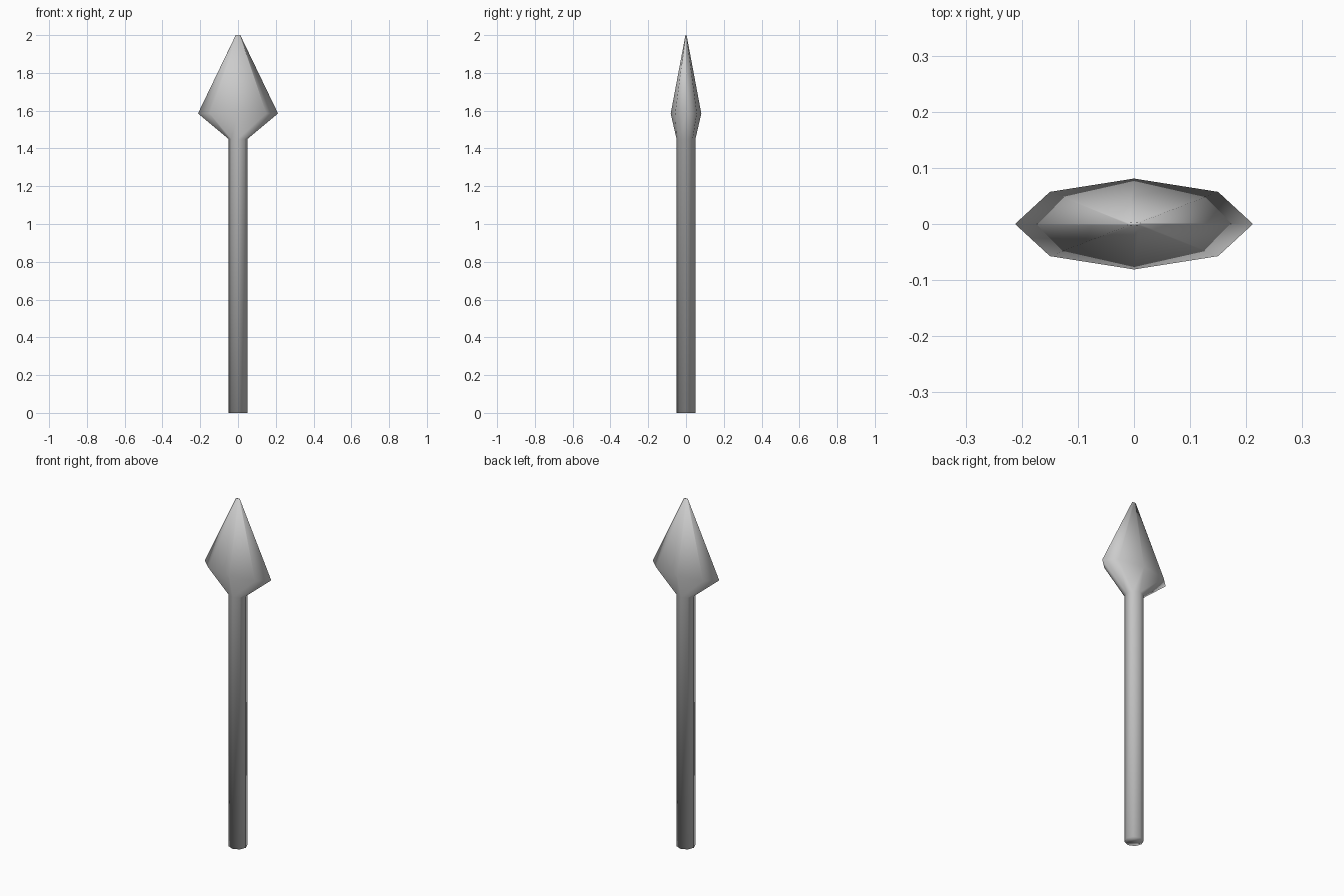
import bpy, bmesh
from math import cos, sin, tau

if "Cube" in bpy.data.objects:
    bpy.data.objects.remove(bpy.data.objects["Cube"])

SIDES = 8

# Cross-sections from butt to tip: height, half-width in x, half-depth in y
SECTIONS = [
    (0.00, 0.05, 0.05),     # butt of the shaft
    (1.45, 0.05, 0.05),     # neck, where the head begins
    (1.585, 0.212, 0.081),  # widest part of the head
    (2.00, 0.012, 0.003),   # blunt tip
]


def loft(name, sections):
    """Skin a stack of elliptical rings into one closed mesh."""
    bm = bmesh.new()
    rings = [[bm.verts.new((rx * cos(tau * i / SIDES), ry * sin(tau * i / SIDES), z))
              for i in range(SIDES)] for z, rx, ry in sections]
    for low, high in zip(rings, rings[1:]):
        for i in range(SIDES):
            j = (i + 1) % SIDES
            bm.faces.new((low[i], low[j], high[j], high[i]))
    bm.faces.new(rings[0][::-1])
    bm.faces.new(rings[-1])
    for face in bm.faces:
        face.smooth = True
    mesh = bpy.data.meshes.new(name)
    bm.to_mesh(mesh)
    bm.free()
    obj = bpy.data.objects.new(name, mesh)
    bpy.context.collection.objects.link(obj)
    return obj


# Shaft and leaf-shaped head flow together as one smooth-shaded piece
loft("spear_shaft_and_head", SECTIONS)
